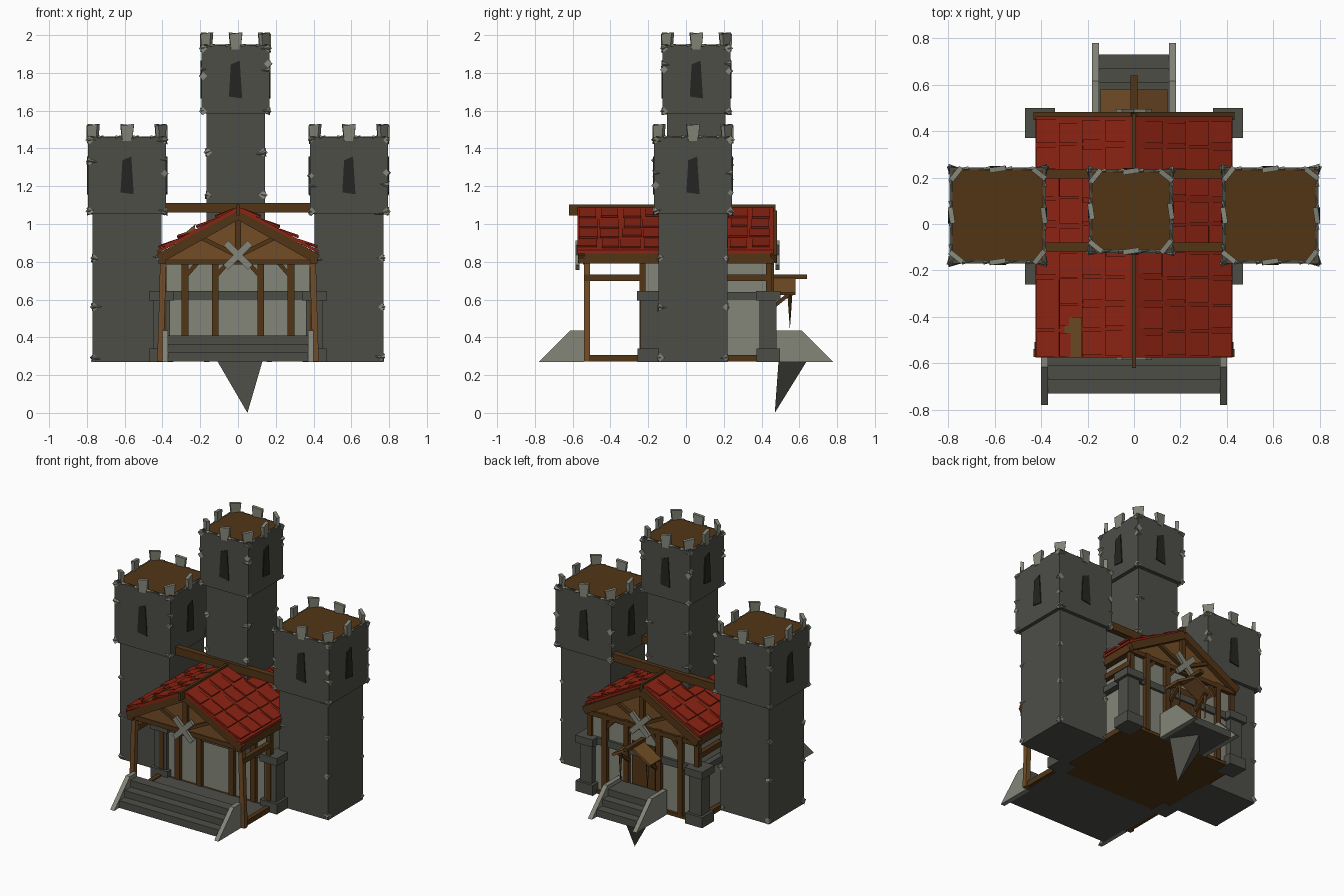
import bpy, bmesh, math, random
from mathutils import Matrix, Vector

random.seed(4)
if "Cube" in bpy.data.objects:
    bpy.data.objects.remove(bpy.data.objects["Cube"])


def material(name, rgb):
    m = bpy.data.materials.new(name)
    m.use_nodes = True
    m.diffuse_color = (*rgb, 1)
    m.node_tree.nodes["Principled BSDF"].inputs["Base Color"].default_value = (*rgb, 1)
    return m


STONE = material("dark stone", (0.075, 0.075, 0.064))
PALE = material("pale stone", (0.23, 0.235, 0.19))
WOOD = material("dark wood", (0.085, 0.036, 0.008))
PLANK = material("light wood", (0.17, 0.075, 0.02))
TILE = material("red tile", (0.26, 0.017, 0.006))
DARK = material("window shadow", (0.018, 0.018, 0.016))


class Part:
    """Collects shapes of one colour into a single named object."""

    def __init__(self, name, mat):
        self.name, self.mat, self.bm = name, mat, bmesh.new()

    def box(self, x0, x1, y0, y1, z0, z1):
        mid = Vector((x0 + x1, y0 + y1, z0 + z1)) / 2
        size = Matrix.Diagonal((x1 - x0, y1 - y0, z1 - z0, 1))
        bmesh.ops.create_cube(self.bm, size=1, matrix=Matrix.Translation(mid) @ size)

    def beam(self, p, q, w, h):
        p, q = Vector(p), Vector(q)
        turn = (q - p).to_track_quat('X', 'Z').to_matrix().to_4x4()
        size = Matrix.Diagonal(((q - p).length, w, h, 1))
        bmesh.ops.create_cube(self.bm, size=1, matrix=Matrix.Translation((p + q) / 2) @ turn @ size)

    def prism(self, pts, axis, a, b, matrix=Matrix()):
        def put(u, v, t):
            return matrix @ Vector((t, u, v) if axis == 'x' else (u, t, v))
        ends = [[self.bm.verts.new(put(u, v, t)) for u, v in pts] for t in (a, b)]
        for loop in ends:
            self.bm.faces.new(loop)
        for i in range(len(pts)):
            j = (i + 1) % len(pts)
            self.bm.faces.new((ends[0][i], ends[0][j], ends[1][j], ends[1][i]))

    def cone(self, p, direction, r, length, sides=4):
        turn = Vector(direction).to_track_quat('Z', 'Y').to_matrix().to_4x4()
        mid = Vector(p) + Vector(direction).normalized() * length / 2
        bmesh.ops.create_cone(self.bm, cap_ends=True, segments=sides, radius1=r, radius2=0,
                              depth=length, matrix=Matrix.Translation(mid) @ turn)

    def done(self):
        bmesh.ops.recalc_face_normals(self.bm, faces=self.bm.faces)
        mesh = bpy.data.meshes.new(self.name)
        self.bm.to_mesh(mesh)
        self.bm.free()
        mesh.materials.append(self.mat)
        bpy.context.collection.objects.link(bpy.data.objects.new(self.name, mesh))


def tower(label, cx, cy, low, high, z0, z1, z2):
    """Square shaft with a wider head, plank deck, slit windows, merlons and corner chips."""
    body = Part(label + "_walls", STONE)
    body.box(cx - low, cx + low, cy - low, cy + low, z0, z1 + 0.02)
    body.box(cx - high, cx + high, cy - high, cy + high, z1, z2)
    body.done()
    deck = Part(label + "_deck", WOOD)
    inner = high - 0.012
    deck.box(cx - inner, cx + inner, cy - inner, cy + inner, z2 - 0.01, z2 + 0.004)
    deck.done()

    slits, merlons, chips = [Part(label + n, m) for n, m in
                             (("_windows", DARK), ("_merlons", PALE), ("_chips", PALE))]
    zw = z1 + (z2 - z1) * 0.5
    slit = [(-0.035, -0.09), (0.035, -0.1), (0.022, 0.1), (-0.025, 0.08)]
    for k in range(4):
        turn = Matrix.Translation((cx, cy, 0)) @ Matrix.Rotation(k * math.pi / 2, 4, 'Z')
        slits.prism(slit, 'y', -high - 0.006, -high, turn @ Matrix.Translation((0, 0, zw)))
        # flared merlons: one at mid side, one skewed at the corner
        top = [(-0.026, -0.02), (0.026, -0.02), (0.035, 0.07), (-0.035, 0.06)]
        for x, y, a in ((0, -high + 0.008, 0.15), (high - 0.028, -high + 0.028, 0.9)):
            place = Matrix.Translation((x, y, z2)) @ Matrix.Rotation(a, 4, 'Z')
            merlons.prism(top, 'y', -0.011, 0.011, turn @ place)
        # wedge chips growing inward from both edges of the face
        rows = [(high, z1 + 0.012), (high, z2 - 0.015), (high, zw + random.uniform(-.1, .1))]
        rows += [(low, z0 + t * (z1 - z0)) for t in (0.03, 0.37, 0.7)]
        for half, z in rows:
            for s in (-1, 1):
                p = turn @ Vector((s * (half + 0.004), -half + 0.008, z))
                d = turn.to_3x3() @ Vector((-s, 0, random.uniform(-0.25, 0.25)))
                chips.cone(p, d, random.uniform(0.014, 0.024), random.uniform(0.05, 0.085))
        # thin sliver chips along the deck rim
        for i in range(4):
            x = high * (-0.75 + 0.45 * i)
            p = turn @ Vector((x, -high + 0.006, z2 - 0.002))
            chips.cone(p, turn.to_3x3() @ Vector((1, 0.1, 0)), 0.011, 0.07)
    for p in (slits, merlons, chips):
        p.done()


# Towers
tower("left_tower", 0.587, 0.037, 0.183, 0.207, 0.27, 1.055, 1.46)
tower("right_tower", -0.587, 0.037, 0.183, 0.207, 0.27, 1.055, 1.46)
tower("central_tower", -0.013, 0.055, 0.155, 0.18, 0.9, 1.585, 1.945)

# House walls and floors
walls = Part("house_walls", PALE)
walls.box(-0.38, 0.38, -0.22, 0.44, 0.29, 0.83)
walls.done()
floor = Part("house_floor", WOOD)
floor.box(-0.4, 0.4, -0.24, 0.46, 0.272, 0.295)
floor.done()
porch = Part("porch_floor", STONE)
porch.box(-0.39, 0.39, -0.56, -0.24, 0.272, 0.3)
porch.done()

# Timber frame
frame = Part("timber_frame", WOOD)
for s in (-1, 1):
    for y0, y1 in ((-0.54, -0.22), (0.2, 0.45)):
        for z in (0.29, 0.715):
            frame.beam((s * 0.4, y0, z), (s * 0.4, y1, z), 0.03, 0.035)
    for x in (0.12, 0.28):
        for y in (-0.23, 0.45):
            frame.box(s * x - 0.018, s * x + 0.018, y - 0.016, y + 0.016, 0.29, 0.82)
            frame.beam((s * x, y, 0.72), (s * (x - 0.07), y, 0.8), 0.022, 0.022)
    for y in (-0.23, 0.44):
        frame.box(s * 0.395 - 0.016, s * 0.395 + 0.016, y - 0.016, y + 0.016, 0.28, 0.82)
    frame.box(s * 0.4 - 0.02, s * 0.4 + 0.02, -0.57, 0.46, 0.79, 0.835)
for y in (-0.53, 0.45):
    frame.beam((-0.4, y, 0.8), (0.4, y, 0.8), 0.03, 0.03)
frame.done()
posts = Part("porch_posts", PLANK)
for s in (-1, 1):
    posts.beam((s * 0.412, -0.525, 0.272), (s * 0.395, -0.525, 0.8), 0.032, 0.032)
posts.done()

# Gables with trusses and crossed ornaments
gables = Part("gable_panels", PLANK)
truss = Part("gable_trusses", WOOD)
cross = Part("gable_crosses", PALE)
for y, out in ((-0.53, -1), (0.44, 1)):
    gables.prism([(-0.39, 0.805), (0.39, 0.805), (0, 1.03)], 'y', y - 0.01, y + 0.01)
    f = y + out * 0.02
    truss.box(-0.016, 0.016, f - 0.012, f + 0.012, 0.8, 1.03)
    for s in (-1, 1):
        truss.beam((0, f, 0.83), (s * 0.2, f, 0.93), 0.022, 0.022)
        truss.beam((0, f + out * 0.005, 1.05), (s * 0.42, f + out * 0.005, 0.815), 0.035, 0.05)
        cross.beam((-0.065, f + out * 0.025, 0.835 - s * 0.065),
                   (0.065, f + out * 0.025, 0.835 + s * 0.065), 0.02, 0.035)
for p in (gables, truss, cross):
    p.done()

# Roof: timber layer, red slab and lifted tiles
under = Part("roof_timber", WOOD)
under.prism([(0, 1.075), (0.42, 0.845), (0.42, 0.8), (0, 1.03), (-0.42, 0.8), (-0.42, 0.845)],
            'y', -0.565, 0.455)
under.done()
roof = Part("roof_slab", TILE)
roof.prism([(0, 1.092), (0.425, 0.862), (0.425, 0.845), (0, 1.07), (-0.425, 0.845), (-0.425, 0.862)],
           'y', -0.575, 0.462)
roof.done()
tiles = Part("roof_tiles", TILE)
for s in (-1, 1):
    for row in range(4):
        for col in range(9):
            x0 = 0.02 + row * 0.1
            x1 = x0 + 0.1
            y = -0.515 + col * 0.114 + random.uniform(-0.008, 0.008)
            lift = random.uniform(0.008, 0.02)
            tiles.beam((s * x0, y, 1.09 - x0 * 0.54), (s * x1, y, 1.09 - x1 * 0.54 + lift),
                       random.uniform(0.085, 0.108), 0.01)
tiles.done()
ridge = Part("ridge_and_tie_beams", WOOD)
ridge.box(-0.009, 0.009, -0.62, 0.475, 1.045, 1.102)
for y in (-0.1, 0.215):
    ridge.box(-0.4, 0.4, y - 0.02, y + 0.02, 1.06, 1.112)
ridge.done()
splint = Part("loose_roof_splint", PLANK)
splint.prism([(-0.3, 0.935), (-0.23, 0.97), (-0.225, 1.0)], 'y', -0.575, -0.4)
splint.done()

# Stone piers and the rail that joins them
piers = Part("stone_piers", STONE)
for s in (-1, 1):
    x = s * 0.405
    for y in (-0.195, 0.435):
        for half, z0, z1 in ((0.063, 0.27, 0.34), (0.045, 0.34, 0.6), (0.065, 0.595, 0.645)):
            piers.box(x - half, x + half, y - half, y + half, z0, z1)
    piers.box(x - 0.02, x + 0.02, -0.195, 0.435, 0.6, 0.64)
for y in (-0.225, 0.445):
    piers.box(-0.38, 0.38, y - 0.012, y + 0.012, 0.6, 0.645)
piers.done()

# Front and back stairs with sloping cheeks
stairs = Part("stairs", STONE)
cheeks = Part("stair_cheeks", PALE)
for out, half, inner in ((-1, 0.385, 0.54), (1, 0.165, 0.46)):
    prof = [(inner, 0.272)]
    for i in (2, 1, 0):
        z = 0.32 + 0.045 * i
        prof += [(inner if i == 2 else 0.67 - 0.06 * i, z), (0.73 - 0.06 * i, z)]
    prof.append((0.73, 0.272))
    stairs.prism([(out * y, z) for y, z in prof], 'x', -half, half)
    side = [(inner, 0.27), (0.78, 0.27), (0.615, 0.435), (inner, 0.435)]
    for s in (-1, 1):
        cheeks.prism([(out * y, z) for y, z in side], 'x', s * half - 0.015, s * half + 0.015)
stairs.done()
cheeks.done()

# Hanging rock under the back stairs
rock = Part("hanging_rock", STONE)
base = [rock.bm.verts.new(c) for c in ((-0.11, 0.49, 0.275), (0.13, 0.49, 0.275), (0.02, 0.64, 0.275))]
tip = rock.bm.verts.new((0.05, 0.47, 0))
rock.bm.faces.new(base)
for i in range(3):
    rock.bm.faces.new((base[i], base[(i + 1) % 3], tip))
rock.done()

# Back door and its small canopy
door = Part("back_door", WOOD)
door.box(-0.085, 0.085, 0.44, 0.449, 0.4, 0.69)
door.done()
canopy = Part("canopy", PLANK)
spars = Part("canopy_beams", WOOD)
spars.box(-0.014, 0.014, 0.45, 0.64, 0.71, 0.733)
for s in (-1, 1):
    canopy.beam((0, 0.52, 0.712), (s * 0.14, 0.52, 0.63), 0.12, 0.016)
    spars.beam((s * 0.1, 0.46, 0.56), (s * 0.1, 0.56, 0.64), 0.02, 0.02)
    spars.cone((s * 0.1, 0.55, 0.64), (0, 0, -1), 0.014, 0.2)
canopy.done()
spars.done()
